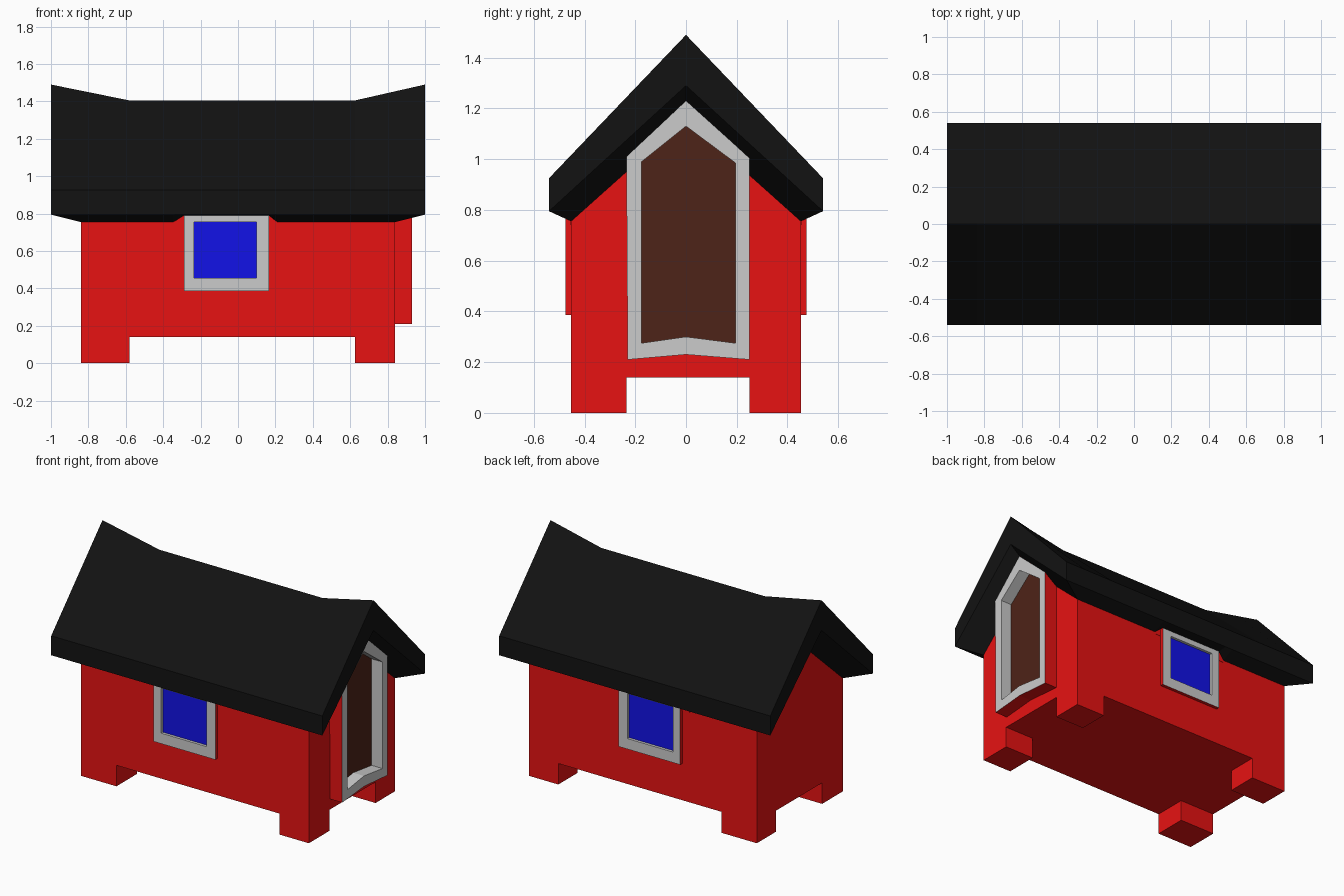
import bpy, bmesh

if "Cube" in bpy.data.objects:
    bpy.data.objects.remove(bpy.data.objects["Cube"])


def material(name, rgb):
    m = bpy.data.materials.new(name)
    m.diffuse_color = (*rgb, 1)
    m.use_nodes = True
    m.node_tree.nodes["Principled BSDF"].inputs["Base Color"].default_value = m.diffuse_color
    return m


RED = material("red_paint", (0.8, 0.006, 0.006))
BLACK = material("black_roofing", (0.006, 0.006, 0.006))
BLUE = material("blue_glass", (0.006, 0.006, 0.8))
BROWN = material("brown_wood", (0.076, 0.017, 0.009))


def mesh_object(name, verts, faces, mat=None):
    me = bpy.data.meshes.new(name)
    me.from_pydata(verts, [], faces)
    bm = bmesh.new()
    bm.from_mesh(me)
    bmesh.ops.remove_doubles(bm, verts=bm.verts, dist=1e-5)
    bm.to_mesh(me)
    bm.free()
    ob = bpy.data.objects.new(name, me)
    bpy.context.collection.objects.link(ob)
    if mat:
        me.materials.append(mat)
    return ob


def prism_x(name, profile, x0, x1, mat, skip=()):
    """Extrude a counter-clockwise (y, z) profile along x, leaving out some sides."""
    n = len(profile)
    verts = [(x, y, z) for x in (x0, x1) for y, z in profile]
    faces = [tuple(range(n))[::-1], tuple(range(n, 2 * n))]
    faces += [(i, (i + 1) % n, n + (i + 1) % n, n + i) for i in range(n) if i not in skip]
    return mesh_object(name, verts, faces, mat)


def rect(u0, u1, v0, v1):
    return [(u0, v0), (u1, v0), (u1, v1), (u0, v1)]


def framed_opening(name, outer, inner, recess, depth, place, pane_mat):
    """Red surround, grey trim with reveal, and a recessed pane."""
    n = len(outer)
    o = [place(u, v, 0) for u, v in outer]
    b = [place(u, v, depth) for u, v in outer]
    f = [place(u, v, 0) for u, v in inner]
    p = [place(u, v, recess) for u, v in inner]
    pairs = [(i, (i + 1) % n) for i in range(n)]
    mesh_object(name + "_surround", o + b, [(i, n + i, n + j, j) for i, j in pairs], RED)
    mesh_object(name + "_trim", o + f + p,
                [(i, j, n + j, n + i) for i, j in pairs]
                + [(n + i, n + j, 2 * n + j, 2 * n + i) for i, j in pairs])
    mesh_object(name + "_pane", p, [tuple(range(n))], pane_mat)


HX, HY = 0.84, 0.453          # body half sizes
WALL_Z, GABLE_Z = 0.755, 1.16
LEG_L, LEG_R = -0.58, 0.625   # inner leg faces, also where the ridge bends

# Gabled body, open under the roof
prism_x("body", [(-HY, 0.14), (HY, 0.14), (HY, WALL_Z), (0, GABLE_Z), (-HY, WALL_Z)],
        -HX, HX, RED, skip=(2, 3))

# Corner legs
for xn, x0, x1 in (("left", -HX, LEG_L), ("right", LEG_R, HX)):
    for yn, y0, y1 in (("front", -HY, -0.235), ("back", 0.25, HY)):
        prism_x(f"{yn}_{xn}_leg", rect(y0, y1, 0, 0.14), x0, x1, RED, skip=(2,))

# Strip of wall that rises behind the window heads
prism_x("window_head_wall", rect(-0.455, 0.455, 0.74, 0.80), -0.345, 0.21, RED)


# Sagging roof, lofted through cross-sections along x
def ridge_z(x):
    t = (LEG_L - x) / (LEG_L + 1) if x < LEG_L else (x - LEG_R) / (1 - LEG_R)
    return 1.405 + 0.085 * max(0, t)


stations = [-1, -HX, LEG_L, -0.345, -0.29, 0.165, 0.21, LEG_R, HX, 1]
verts, faces = [], []
for x in stations:
    end = abs(x) == 1
    if end:
        wall = (0.54, 0.795)
    elif -0.3 < x < 0.2:
        wall = (0.475, 0.79)
    else:
        wall = (HY, WALL_Z)
    side = [(0.54, 0.925), (0.54, 0.795), wall]
    ring = [(0, ridge_z(x))] + [(-y, z) for y, z in side]
    ring += [(0, 1.29 if end else GABLE_Z)] + side[::-1]
    verts += [(x, y, z) for y, z in ring]
for s in range(len(stations) - 1):
    for k in range(8):
        if k in (3, 4) and 0 < s < len(stations) - 2:
            continue
        a, c = 8 * s + k, 8 * s + (k + 1) % 8
        faces.append((a, c, c + 8, a + 8))
cap = (0, 1, 2, 4, 6, 7)
faces.append(cap[::-1])
faces.append(tuple(8 * (len(stations) - 1) + k for k in cap))
mesh_object("roof", verts, faces, BLACK)

# Front and back windows
framed_opening("front_window", rect(-0.29, 0.165, 0.385, 0.79), rect(-0.235, 0.10, 0.455, 0.755),
               0.018, 0.03, lambda u, v, d: (u, -0.475 + d, v), BLUE)
framed_opening("back_window", rect(-0.165, 0.29, 0.385, 0.79), rect(-0.10, 0.235, 0.455, 0.755),
               0.018, 0.03, lambda u, v, d: (-u, 0.475 - d, v), BLUE)

# Pointed door on the right end
framed_opening("door",
               [(-0.23, 0.21), (0, 0.23), (0.25, 0.21), (0.25, 1.005), (0, 1.23), (-0.235, 1.01)],
               [(-0.175, 0.275), (0, 0.30), (0.195, 0.275), (0.195, 0.985), (0, 1.13), (-0.175, 0.99)],
               0.08, 0.1, lambda u, v, d: (0.93 - d, u, v), BROWN)
